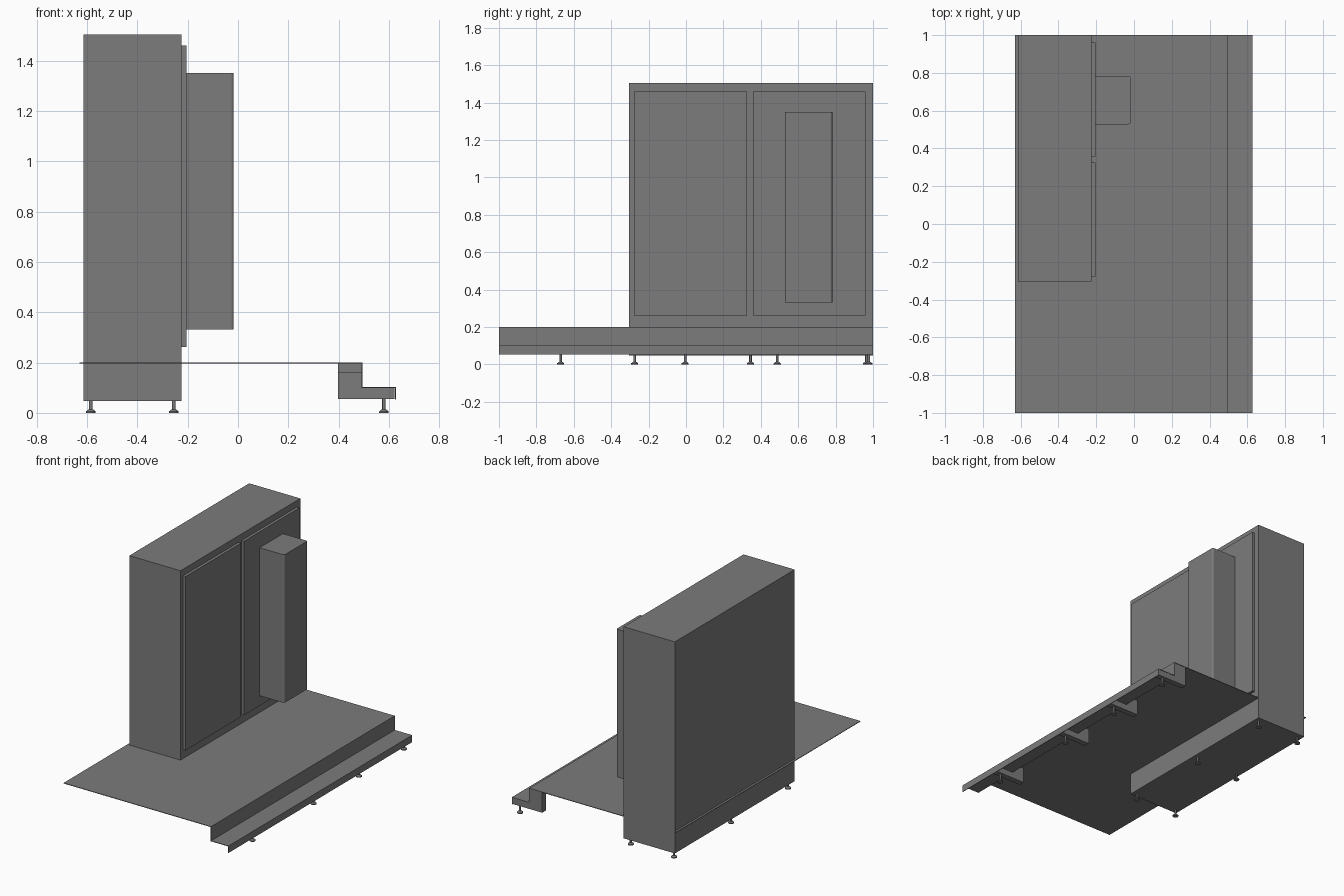
import bpy, bmesh
from mathutils import Matrix

if "Cube" in bpy.data.objects:
    bpy.data.objects.remove(bpy.data.objects["Cube"], do_unlink=True)

grey = bpy.data.materials.new("plain grey")
grey.use_nodes = True
tone = (0.2, 0.2, 0.2, 1)
grey.diffuse_color = tone
grey.node_tree.nodes["Principled BSDF"].inputs["Base Color"].default_value = tone


def finish(name, bm):
    bmesh.ops.recalc_face_normals(bm, faces=bm.faces)
    mesh = bpy.data.meshes.new(name)
    bm.to_mesh(mesh)
    bm.free()
    mesh.materials.append(grey)
    obj = bpy.data.objects.new(name, mesh)
    bpy.context.collection.objects.link(obj)
    return obj


def box(name, x, y, z, round_front=0):
    bm = bmesh.new()
    bmesh.ops.create_cube(bm, size=1)
    for v in bm.verts:
        v.co = [r[0] if c < 0 else r[1] for c, r in zip(v.co, (x, y, z))]
    if round_front:
        edges = [e for e in bm.edges if all(v.co.x > x[1] - 0.001 for v in e.verts)
                 and abs(e.verts[0].co.z - e.verts[1].co.z) > 0.1]
        bmesh.ops.bevel(bm, geom=edges, offset=round_front, segments=4,
                        profile=0.5, affect='EDGES')
    return finish(name, bm)


def prism(name, profile, y0, y1):
    """Extrude an x-z profile along y."""
    bm = bmesh.new()
    face = bm.faces.new([bm.verts.new((px, y0, pz)) for px, pz in profile])
    result = bmesh.ops.extrude_face_region(bm, geom=[face])
    moved = [g for g in result["geom"] if isinstance(g, bmesh.types.BMVert)]
    bmesh.ops.translate(bm, verts=moved, vec=(0, y1 - y0, 0))
    return finish(name, bm)


def foot(name, x, y, top):
    """Levelling foot: flat pad, tapered collar and threaded stem."""
    bm = bmesh.new()
    for r1, r2, z0, z1 in ((0.019, 0.019, 0, 0.006),
                           (0.019, 0.009, 0.006, 0.014),
                           (0.007, 0.007, 0.014, top)):
        bmesh.ops.create_cone(bm, cap_ends=True, segments=16, radius1=r1, radius2=r2,
                              depth=z1 - z0,
                              matrix=Matrix.Translation((x, y, (z0 + z1) / 2)))
    finish(name, bm)


# Cabinet with two doors and a tall projecting box
box("cabinet", (-0.615, -0.225), (-0.305, 1), (0.047, 1.505))
for side, y0 in (("right", -0.277), ("left", 0.357)):
    box(side + "_door", (-0.226, -0.205), (y0, y0 + 0.603), (0.262, 1.46))
box("projecting_box", (-0.206, -0.017), (0.528, 0.782), (0.331, 1.351), 0.012)

# Thin folded sheet: deck, riser, tread and lip
t = 0.004
prism("deck_and_step", [
    (-0.63, 0.2), (0.495, 0.2), (0.495, 0.102), (0.628, 0.102), (0.628, 0.054),
    (0.628 - t, 0.054), (0.628 - t, 0.102 - t), (0.495 - t, 0.102 - t),
    (0.495 - t, 0.2 - t), (-0.63, 0.2 - t)], -1, 1)

# Step brackets, the rear one reaching the deck
for i, y in enumerate((-0.67, -0.005, 0.488, 0.978)):
    top = 0.197 if i == 3 else 0.163
    prism(f"step_bracket_{i + 1}", [
        (0.398, 0.056), (0.623, 0.056), (0.623, 0.099),
        (0.492, 0.099), (0.492, top), (0.398, top)], y - 0.02, y + 0.02)
    foot(f"step_foot_{i + 1}", 0.58, y, 0.057)

# Cabinet feet
for row, x in (("back", -0.585), ("front", -0.255)):
    for i in range(3):
        foot(f"cabinet_{row}_foot_{i + 1}", x, -0.275 + 0.62 * i, 0.048)
